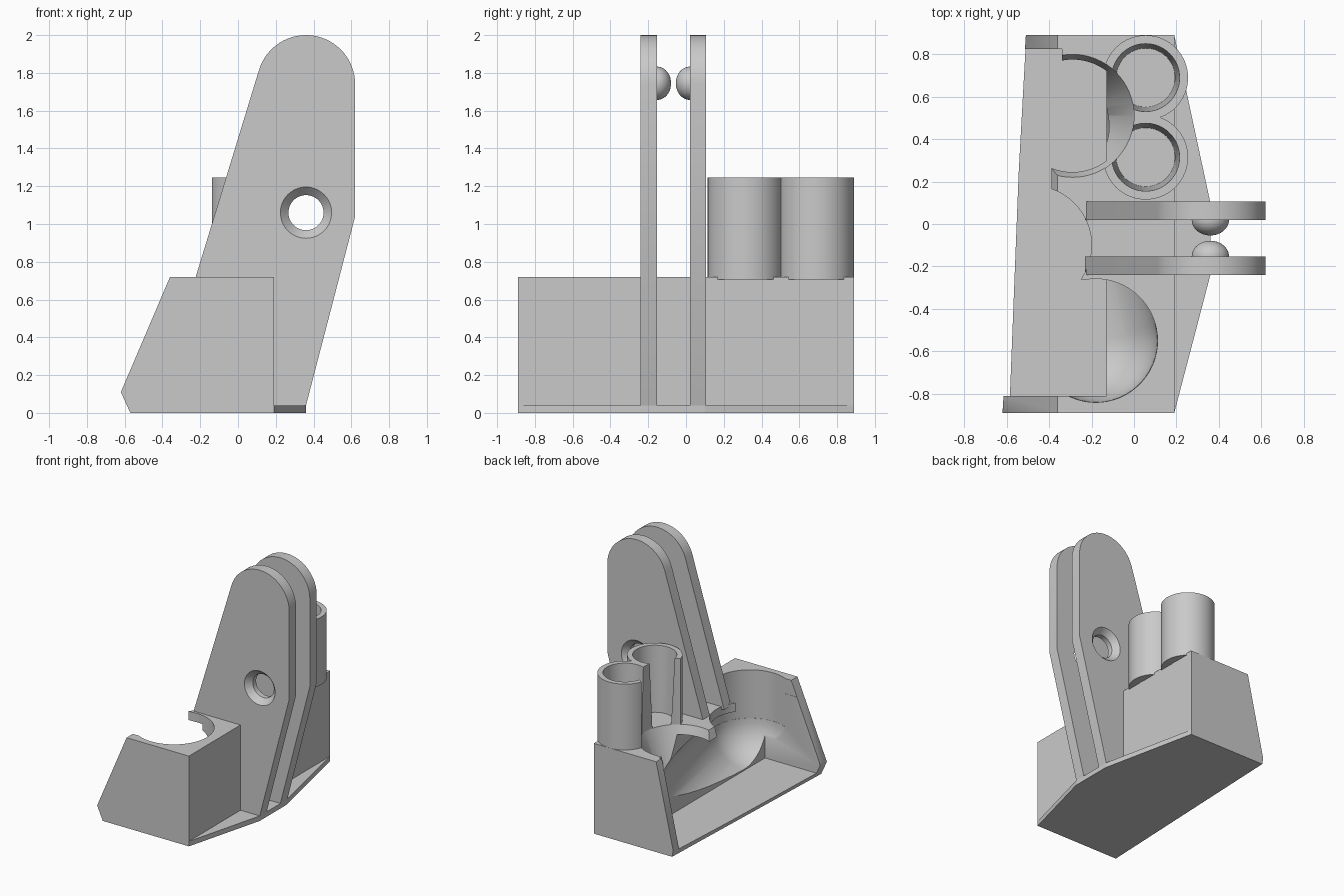
import bpy, bmesh, math
from mathutils import Matrix

cube = bpy.data.objects.get("Cube")
if cube:
    bpy.data.objects.remove(cube, do_unlink=True)

grey = bpy.data.materials.new("plain grey")
grey.use_nodes = True
colour = (0.59, 0.59, 0.59, 1)
grey.diffuse_color = colour
grey.node_tree.nodes["Principled BSDF"].inputs["Base Color"].default_value = colour


def finish(name, bm):
    bmesh.ops.recalc_face_normals(bm, faces=bm.faces)
    mesh = bpy.data.meshes.new(name)
    bm.to_mesh(mesh)
    bm.free()
    mesh.materials.append(grey)
    ob = bpy.data.objects.new(name, mesh)
    bpy.context.collection.objects.link(ob)
    return ob


def hull(name, points):
    bm = bmesh.new()
    for p in points:
        bm.verts.new(p)
    bmesh.ops.convex_hull(bm, input=bm.verts)
    bmesh.ops.dissolve_limit(bm, angle_limit=0.01, verts=bm.verts, edges=bm.edges)
    return finish(name, bm)


def box(name, lo, hi):
    return hull(name, [(x, y, z) for x in (lo[0], hi[0])
                       for y in (lo[1], hi[1]) for z in (lo[2], hi[2])])


def capsule(name, ends, r):
    """Round-ended bar between two ball centres."""
    bm = bmesh.new()
    for end in ends:
        bmesh.ops.create_uvsphere(bm, u_segments=48, v_segments=24, radius=r,
                                  matrix=Matrix.Translation(end))
    points = [v.co.copy() for v in bm.verts]
    bm.free()
    return hull(name, points)


def prism(name, outline, depth):
    """Extrude an outline given as 3D points."""
    bm = bmesh.new()
    face = bm.faces.new([bm.verts.new(p) for p in outline])
    new = bmesh.ops.extrude_face_region(bm, geom=[face])["geom"]
    bmesh.ops.translate(bm, vec=depth, verts=[v for v in new if isinstance(v, bmesh.types.BMVert)])
    return finish(name, bm)


def lathe(name, profile, centre, along_y=False, steps=64):
    """Revolve (radius, height) points about an upright or y axis."""
    bm = bmesh.new()
    verts = [bm.verts.new((r, 0, h)) for r, h in profile]
    edges = [bm.edges.new(pair) for pair in zip(verts, verts[1:])]
    bmesh.ops.spin(bm, geom=verts + edges, cent=(0, 0, 0), axis=(0, 0, 1),
                   angle=math.tau, steps=steps)
    bmesh.ops.remove_doubles(bm, verts=bm.verts, dist=1e-5)
    if along_y:
        bmesh.ops.rotate(bm, matrix=Matrix.Rotation(-math.pi / 2, 3, 'X'), verts=bm.verts)
    bmesh.ops.translate(bm, vec=centre, verts=bm.verts)
    return finish(name, bm)


def post(name, x, y, r, z_low, z_high):
    return lathe(name, [(0, z_low), (r, z_low), (r, z_high), (0, z_high)], (x, y, 0))


def cut(ob, tools):
    for tool in tools:
        mod = ob.modifiers.new("cut", 'BOOLEAN')
        mod.operation, mod.solver, mod.object = 'DIFFERENCE', 'EXACT', tool
        bpy.context.view_layer.objects.active = ob
        bpy.ops.object.modifier_apply(modifier=mod.name)
        bpy.data.objects.remove(tool, do_unlink=True)


def smooth(ob):
    bpy.ops.object.select_all(action='DESELECT')
    ob.select_set(True)
    bpy.context.view_layer.objects.active = ob
    bpy.ops.object.shade_smooth_by_angle(angle=math.radians(30))


# Hollow grip block, open on its sloping side
front = [(-0.57, 0), (-0.62, 0.11), (-0.36, 0.72), (0.19, 0.72), (0.19, 0)]
back = [(-0.50, 0), (-0.51, 0.05), (-0.36, 0.72), (0.19, 0.72), (0.19, 0)]
block = hull("grip_block", [(x, -0.89, z) for x, z in front] + [(x, 0.89, z) for x, z in back])
cut(block, [
    box("cavity", (-1, -0.81, 0.04), (-0.13, 0.825, 0.65)),
    capsule("palm_hollow", [(-0.18, -0.55, 0.335), (-0.42, 0.53, 0.335)], 0.29),
    post("front_scoop", -0.18, -0.55, 0.291, 0.335, 1),
    box("front_slot", (-1, -0.812, 0.6), (-0.18, -0.262, 1)),
    lathe("back_scoop", [(0, 0.35), (0.16, 0.35), (0.29, 0.72), (0.29, 1), (0, 1)],
          (-0.29, 0.51, 0)),
    box("back_slot", (-1, 0.7, 0.6), (-0.34, 0.824, 1)),
    post("middle_notch", -0.48, -0.10, 0.28, 0.5, 1),
])
smooth(block)

# Thin foot under the arms
prism("foot_plate", [(0.18, -0.89, 0), (0.19, -0.89, 0), (0.36, -0.24, 0), (0.36, 0.10, 0),
                     (0.19, 0.89, 0), (0.18, 0.89, 0)], (0, 0, 0.04))

# Two upright arms with countersunk holes and facing bumps
arc = [(0.36 + 0.26 * math.cos(a), 1.74 + 0.26 * math.sin(a)) for a in
       (math.radians(163) * i / 32 for i in range(33))]
outline = arc + [(-0.23, 0.70), (0.1, 0.70), (0.1, 0.02), (0.355, 0.02), (0.62, 1.04)]
for name, outer, inner, s in (("front", -0.24, -0.153, 1), ("back", 0.107, 0.02, -1)):
    arm = prism(name + "_arm", [(x, outer, z) for x, z in outline], (0, inner - outer, 0))
    cut(arm, [lathe("countersink", [(0, -0.01 * s), (0.145, -0.01 * s), (0.093, 0.045 * s),
                                    (0.093, 0.12 * s), (0, 0.12 * s)],
                    (0.36, outer, 1.06), True)])
    smooth(arm)
    dome = [(0.088 * math.cos(a), s * 0.074 * math.sin(a)) for a in
            (math.pi / 2 * i / 12 for i in range(12))]
    smooth(lathe(name + "_bump", [(0, -0.01 * s), (0.088, -0.01 * s)] + dome + [(0, 0.074 * s)],
                 (0.36, inner, 1.745), True, 48))

# Twin tapered tubes, opened on the side facing the back scoop
ring = [(0.138, 0.705), (0.2, 0.705), (0.2, 1.245), (0.16, 1.245), (0.138, 0.705)]
for name, y in (("back_tube", 0.69), ("front_tube", 0.315)):
    tube = lathe(name, ring, (0.055, y, 0))
    cut(tube, [post("opening", -0.29, 0.51, 0.29, 0.5, 1.4)])
    smooth(tube)
